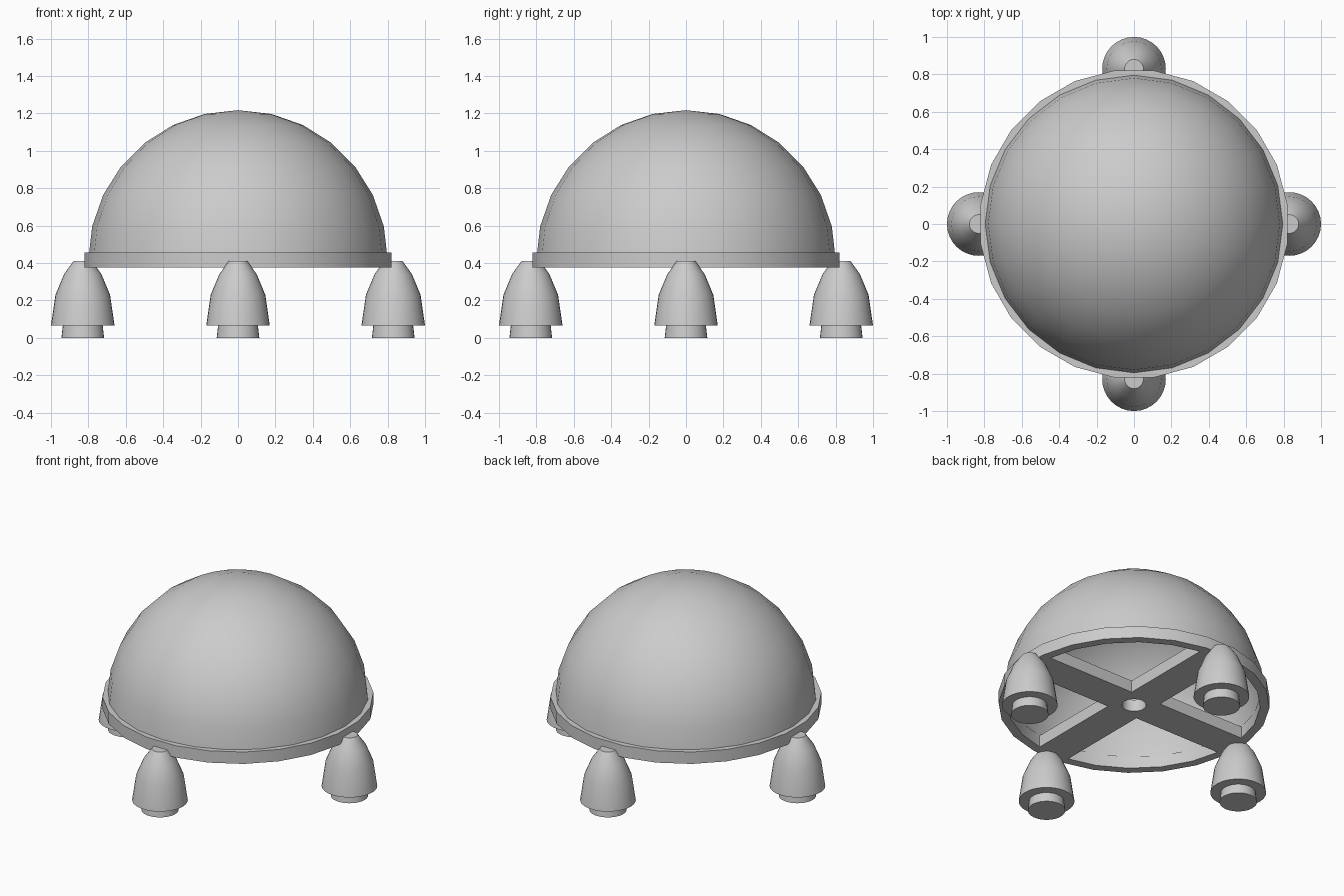
import bpy, bmesh, math
from mathutils import Vector

cube = bpy.data.objects.get("Cube")
if cube:
    bpy.data.objects.remove(cube)

grey = bpy.data.materials.new("light_grey")
grey.use_nodes = True
GREY = (0.6, 0.6, 0.6, 1)
grey.diffuse_color = GREY
grey.node_tree.nodes["Principled BSDF"].inputs["Base Color"].default_value = GREY


def finish(bm, name, location=(0, 0, 0), smooth=True):
    bmesh.ops.remove_doubles(bm, verts=bm.verts, dist=1e-5)
    bmesh.ops.recalc_face_normals(bm, faces=bm.faces)
    mesh = bpy.data.meshes.new(name)
    bm.to_mesh(mesh)
    bm.free()
    mesh.materials.append(grey)
    obj = bpy.data.objects.new(name, mesh)
    obj.location = location
    bpy.context.collection.objects.link(obj)
    if smooth:
        bpy.ops.object.select_all(action='DESELECT')
        obj.select_set(True)
        bpy.context.view_layer.objects.active = obj
        bpy.ops.object.shade_smooth_by_angle(angle=math.radians(30))
    return obj


def lathe(name, profile, sides, closed=False, turn=0.0, location=(0, 0, 0)):
    """Spin (radius, height) points round the z axis."""
    bm = bmesh.new()
    rings = []
    for r, z in profile:
        angles = [turn + math.tau * i / sides for i in range(sides)]
        rings.append([bm.verts.new((r * math.cos(a), r * math.sin(a), z)) for a in angles])
    pairs = list(zip(rings, rings[1:]))
    if closed:
        pairs.append((rings[-1], rings[0]))
    for low, high in pairs:
        for i in range(sides):
            j = (i + 1) % sides
            bm.faces.new((low[i], low[j], high[j], high[i]))
    return finish(bm, name, location)


# Hollow dome
SIDES, STEPS, EQUATOR = 24, 7, 0.417


def arc(radius):
    angles = [math.pi / 2 * i / STEPS for i in range(STEPS + 1)]
    return [(radius * math.cos(a), EQUATOR + radius * math.sin(a)) for a in angles]


lathe("dome", arc(0.80) + arc(0.78)[::-1], SIDES, closed=True)

# Rim band round the foot of the dome
BOTTOM, TOP = 0.375, 0.455
lathe("rim", [(0.827, BOTTOM), (0.827, TOP), (0.77, TOP), (0.77, BOTTOM)],
      SIDES, closed=True, turn=math.pi / SIDES)

# Cross brace under the dome, with a round hole in the middle
HALF, REACH, HOLE = 0.113, 0.775, 0.074
bm = bmesh.new()
outline = []
for quarter in range(4):
    c, s = [(1, 0), (0, 1), (-1, 0), (0, -1)][quarter]
    for x, y in ((REACH, -HALF), (REACH, HALF), (HALF, HALF)):
        outline.append((c * x - s * y, s * x + c * y))
hole = [(HOLE * math.cos(math.tau * i / 24), HOLE * math.sin(math.tau * i / 24))
        for i in range(24)]
for loop in (outline, hole):
    verts = [bm.verts.new((x, y, BOTTOM)) for x, y in loop]
    for a, b in zip(verts, verts[1:] + verts[:1]):
        bm.edges.new((a, b))
bmesh.ops.triangle_fill(bm, edges=bm.edges[:], use_beauty=True)
up = bmesh.ops.extrude_face_region(bm, geom=bm.faces[:], use_keep_orig=True)
bmesh.ops.translate(bm, vec=Vector((0, 0, TOP - BOTTOM)),
                    verts=[g for g in up["geom"] if isinstance(g, bmesh.types.BMVert)])
finish(bm, "cross_brace")

# Four thruster feet, each with a short nozzle below
SHELL = [(0, 0.065), (0.17, 0.065), (0.146, 0.23), (0.10, 0.34), (0.05, 0.41), (0, 0.41)]
NOZZLE = [(0, 0), (0.114, 0), (0.106, 0.07), (0, 0.07)]
for side, x, y in (("left", 1, 0), ("right", -1, 0), ("front", 0, -1), ("back", 0, 1)):
    spot = (0.83 * x, 0.83 * y, 0)
    lathe(side + "_thruster", SHELL, 32, location=spot)
    lathe(side + "_nozzle", NOZZLE, 32, location=spot)
